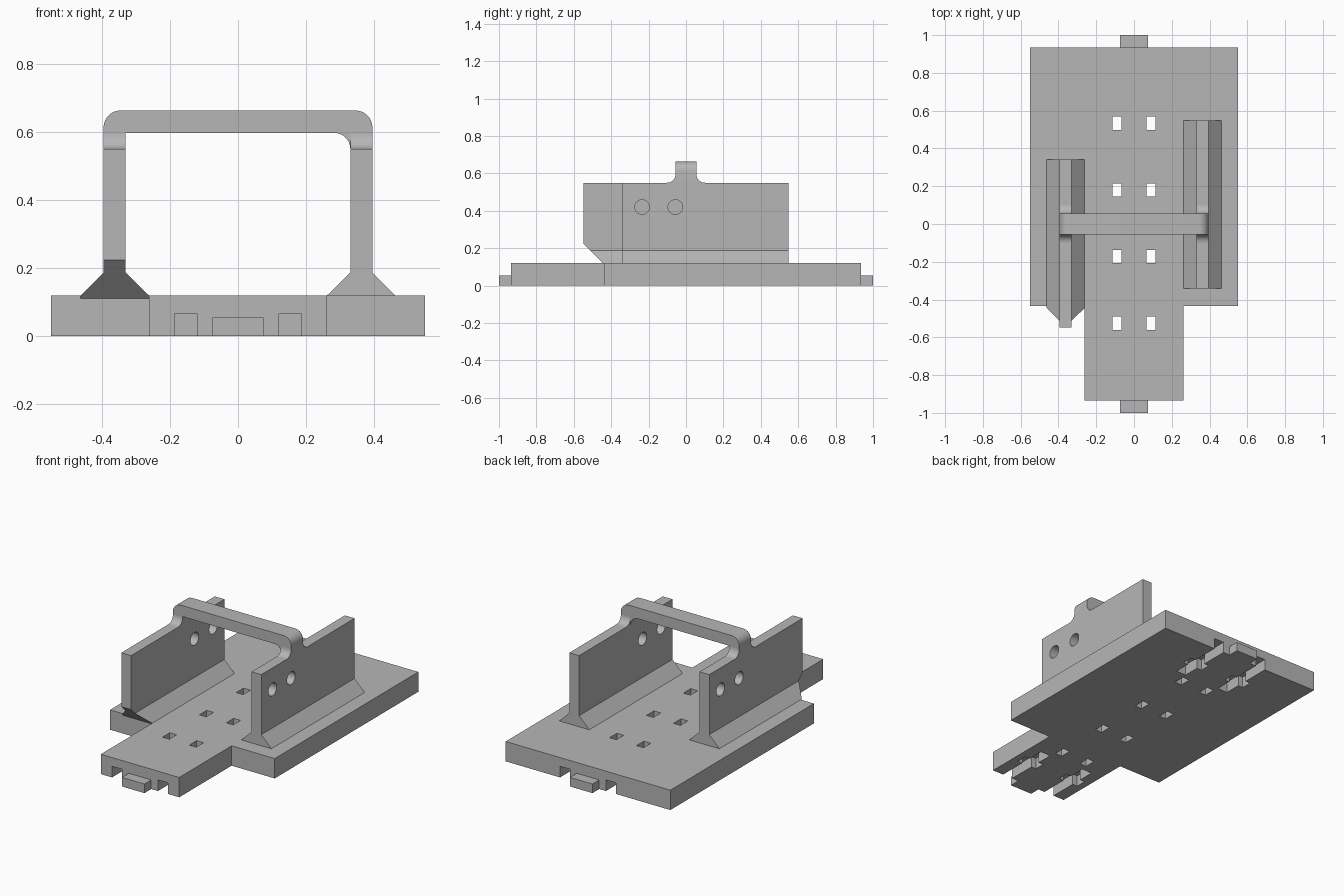
import bpy, bmesh, math

if "Cube" in bpy.data.objects:
    bpy.data.objects.remove(bpy.data.objects["Cube"], do_unlink=True)

grey = bpy.data.materials.new("plain grey")
grey.use_nodes = True
grey.diffuse_color = (0.47, 0.47, 0.47, 1)
grey.node_tree.nodes["Principled BSDF"].inputs["Base Color"].default_value = (0.47, 0.47, 0.47, 1)


def prism(name, outlines, axis, lo, hi):
    """Extrude one or more 2D outlines along an axis into one mesh."""
    def place(p, a):
        return {"x": (a, *p), "y": (p[0], a, p[1]), "z": (*p, a)}[axis]
    bm = bmesh.new()
    for outline in outlines:
        low = [bm.verts.new(place(p, lo)) for p in outline]
        high = [bm.verts.new(place(p, hi)) for p in outline]
        bm.faces.new(low)
        bm.faces.new(high)
        n = len(outline)
        for i in range(n):
            j = (i + 1) % n
            bm.faces.new((low[i], low[j], high[j], high[i]))
    bmesh.ops.recalc_face_normals(bm, faces=bm.faces)
    mesh = bpy.data.meshes.new(name)
    bm.to_mesh(mesh)
    bm.free()
    mesh.materials.append(grey)
    obj = bpy.data.objects.new(name, mesh)
    bpy.context.collection.objects.link(obj)
    return obj


def activate(obj):
    bpy.ops.object.select_all(action="DESELECT")
    obj.select_set(True)
    bpy.context.view_layer.objects.active = obj


def cut(obj, cutter):
    """Subtract the cutter from the part, then discard the cutter."""
    activate(obj)
    mod = obj.modifiers.new("cut", "BOOLEAN")
    mod.operation = "DIFFERENCE"
    mod.solver = "EXACT"
    mod.object = cutter
    bpy.ops.object.modifier_apply(modifier=mod.name)
    bpy.data.objects.remove(cutter, do_unlink=True)


def smooth(obj):
    activate(obj)
    bpy.ops.object.shade_smooth_by_angle(angle=math.radians(30))


def rect(x0, x1, y0, y1):
    return [(x0, y0), (x1, y0), (x1, y1), (x0, y1)]


def arc(cx, cy, r, start, end, steps=8):
    angles = [math.radians(start + (end - start) * i / steps) for i in range(steps + 1)]
    return [(cx + r * math.cos(a), cy + r * math.sin(a)) for a in angles]


WALL_IN, WALL_OUT, WALL_TOP = 0.33, 0.395, 0.55
BASE_TOP, END = 0.12, 0.935

# Base plate: wide body with a narrower tongue at the front
base = prism("base_plate", [[(-0.262, -END), (0.262, -END), (0.262, -0.435), (0.55, -0.435),
                             (0.55, END), (-0.55, END), (-0.55, -0.435), (-0.262, -0.435)]],
             "z", 0, BASE_TOP)

# Rectangular through holes in two rows
holes = [rect(s * 0.09 - 0.023, s * 0.09 + 0.023, y - 0.035, y + 0.035)
         for s in (-1, 1) for y in (-0.525, -0.172, 0.18, 0.533)]
cut(base, prism("hole_cutter", holes, "z", -0.1, 0.3))

# Cross-shaped channels under both ends
cross = [(0.12, 0.6), (0.187, 0.6), (0.187, 0.7), (0.22, 0.7), (0.22, 0.765), (0.187, 0.765),
         (0.187, 1.1), (0.12, 1.1), (0.12, 0.765), (0.087, 0.765), (0.087, 0.7), (0.12, 0.7)]
channels = [[(sx * x, sy * y) for x, y in cross] for sx in (-1, 1) for sy in (-1, 1)]
cut(base, prism("channel_cutter", channels, "z", -0.1, 0.067))

# End tabs
for name, y0, y1 in (("front_tab", -1, -END), ("back_tab", END, 1)):
    prism(name, [rect(-0.075, 0.075, y0, y1)], "z", 0, 0.055)

# Side walls with flared feet; one is the other turned half a circle
profile = [(0.262, 0.11), (0.262, BASE_TOP), (WALL_IN, 0.187), (WALL_IN, WALL_TOP),
           (WALL_OUT, WALL_TOP), (WALL_OUT, 0.187), (0.462, BASE_TOP), (0.462, 0.11)]
walls = {}
for name, s in (("left_wall", 1), ("right_wall", -1)):
    wall = prism(name, [[(s * x, z) for x, z in profile]], "y", *sorted((-0.342 * s, 0.549 * s)))
    bores = [arc(s * y, 0.42, 0.039, 0, 345, 23) for y in (-0.235, -0.057)]
    cut(wall, prism("bore_cutter", bores, "x", *sorted((0.2 * s, 0.6 * s))))
    walls[name] = wall

# Sloped underside where the right wall overhangs the body
cut(walls["right_wall"], prism("slope_cutter", [[(-0.645, 0.32), (-0.245, -0.08), (-0.7, -0.08)]],
                               "x", -0.6, -0.2))
for wall in walls.values():
    smooth(wall)

# Bridge handle with rounded corners
outline = [(-WALL_OUT, WALL_TOP)]
outline += arc(-0.345, 0.613, 0.05, 180, 90) + arc(0.345, 0.613, 0.05, 90, 0)
outline += [(WALL_OUT, WALL_TOP)]
outline += arc(WALL_IN - 0.047, WALL_TOP, 0.047, 0, 90)
outline += [(-WALL_IN, 0.597), (-WALL_IN, WALL_TOP)]
smooth(prism("bridge_handle", [outline], "y", -0.056, 0.056))

# Concave fillets joining the handle to the walls
fillet = [(0.056, WALL_TOP)] + arc(0.101, WALL_TOP + 0.045, 0.045, 270, 180)
for name, s in (("left_fillets", 1), ("right_fillets", -1)):
    smooth(prism(name, [fillet, [(-y, z) for y, z in fillet]], "x",
                 *sorted((s * WALL_IN, s * WALL_OUT))))
